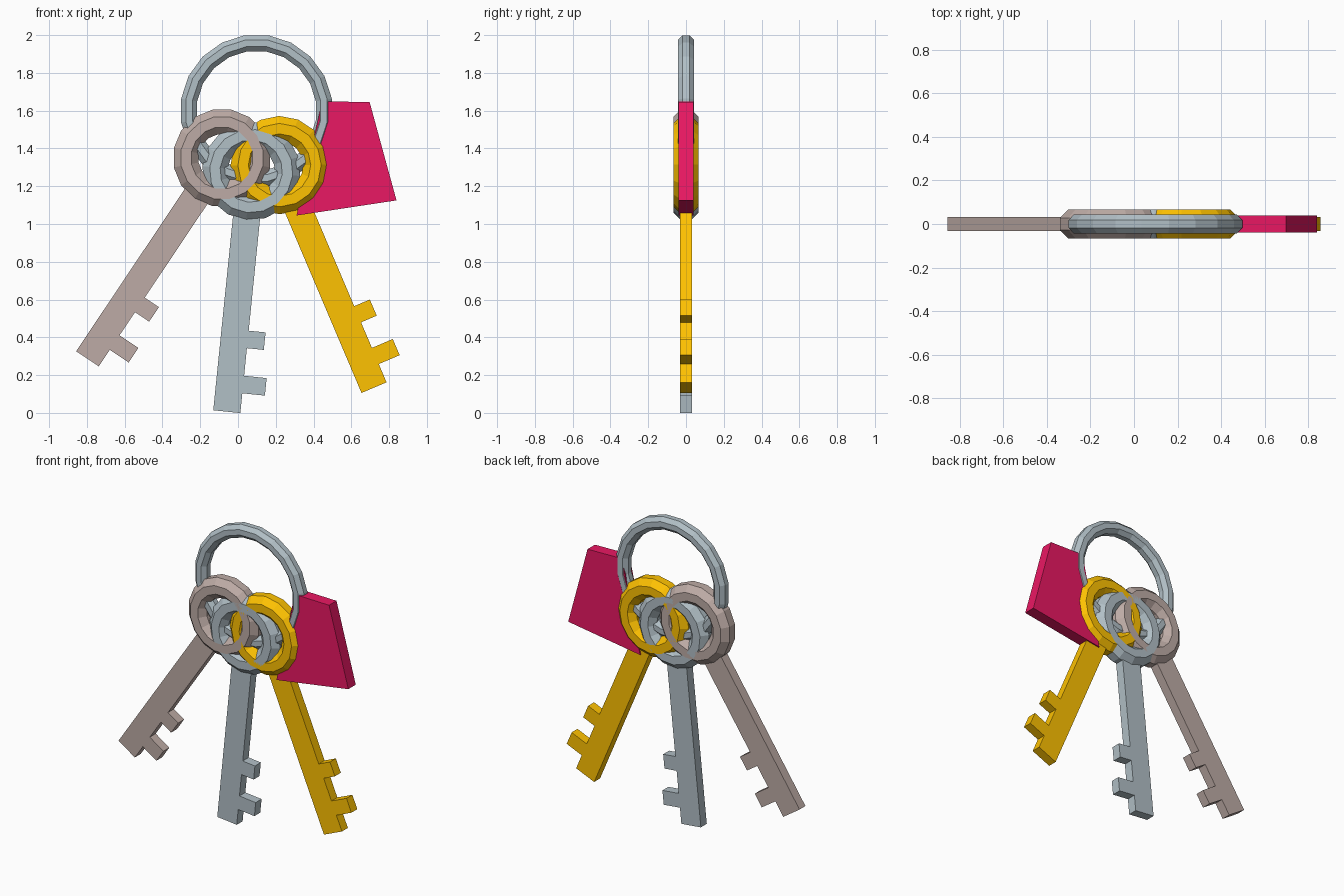
import bpy, bmesh, math
from mathutils import Matrix, Vector

if "Cube" in bpy.data.objects:
    bpy.data.objects.remove(bpy.data.objects["Cube"])


def material(name, hex_rgb):
    lin = [(((hex_rgb >> s) & 255) / 255) ** 2.2 for s in (16, 8, 0)]
    m = bpy.data.materials.new(name)
    m.diffuse_color = (*lin, 1)
    m.use_nodes = True
    m.node_tree.nodes["Principled BSDF"].inputs["Base Color"].default_value = m.diffuse_color
    return m


def add_ring(bm, major, apothem, segments, phase=0.0, sides=8):
    """Octagonal-section ring lying in the XZ plane, flat bands facing outwards."""
    r = apothem / math.cos(math.pi / sides)
    loops = []
    for i in range(segments):
        a = 2 * math.pi * (i + phase) / segments
        loop = []
        for j in range(sides):
            b = 2 * math.pi * (j + 0.5) / sides
            d = major + r * math.cos(b)
            loop.append(bm.verts.new((d * math.cos(a), r * math.sin(b), d * math.sin(a))))
        loops.append(loop)
    for i in range(segments):
        p, q = loops[i], loops[(i + 1) % segments]
        for j in range(sides):
            k = (j + 1) % sides
            bm.faces.new((p[j], p[k], q[k], q[j]))


def add_plate(bm, outline, half):
    """Flat plate from an XZ outline, thickness along Y."""
    face = bm.faces.new([bm.verts.new((x, -half, z)) for x, z in outline])
    out = bmesh.ops.extrude_face_region(bm, geom=[face])
    verts = [v for v in out["geom"] if isinstance(v, bmesh.types.BMVert)]
    bmesh.ops.translate(bm, verts=verts, vec=Vector((0, 2 * half, 0)))


def finish(bm, name, mat, location=(0, 0, 0), tilt=0.0):
    bmesh.ops.recalc_face_normals(bm, faces=bm.faces)
    bm.transform(Matrix.Translation(location) @ Matrix.Rotation(-math.radians(tilt), 4, 'Y'))
    me = bpy.data.meshes.new(name)
    bm.to_mesh(me)
    bm.free()
    me.materials.append(mat)
    ob = bpy.data.objects.new(name, me)
    bpy.context.collection.objects.link(ob)


steel = material("steel", 0xB0BEC5)
bronze = material("bronze", 0xBCAAA4)
gold = material("gold", 0xFFC107)
pink = material("pink", 0xE91E63)

# Large split ring
bm = bmesh.new()
add_ring(bm, 0.361, 0.043, 20, 0.5)
finish(bm, "key_ring", steel, (0.098, 0, 1.6))

# Three keys: round bow plus notched shank, fanned out by tilt
W, END = 0.072, -1.28
shank = [(-W, -0.19), (-W, END), (W, END)]
for start, reach in ((0.105, 0.12), (0.345, 0.09)):
    lo, hi = END + start, END + start + 0.093
    shank += [(W, lo), (W + reach, lo), (W + reach, hi), (W, hi)]
shank.append((W, -0.19))

for name, mat, x, z, tilt in (("left_key", bronze, -0.085, 1.35, -33.8),
                              ("middle_key", steel, 0.07, 1.28, -5.8),
                              ("right_key", gold, 0.22, 1.312, 23.0)):
    bm = bmesh.new()
    add_ring(bm, 0.193, 0.067, 16)
    add_plate(bm, shank, 0.031)
    finish(bm, name, mat, (x, 0, z), tilt)

# Tapered tag hanging on the right of the ring
bm = bmesh.new()
add_plate(bm, [(0.31, 1.045), (0.839, 1.125), (0.697, 1.645), (0.445, 1.65)], 0.039)
finish(bm, "tag", pink)
